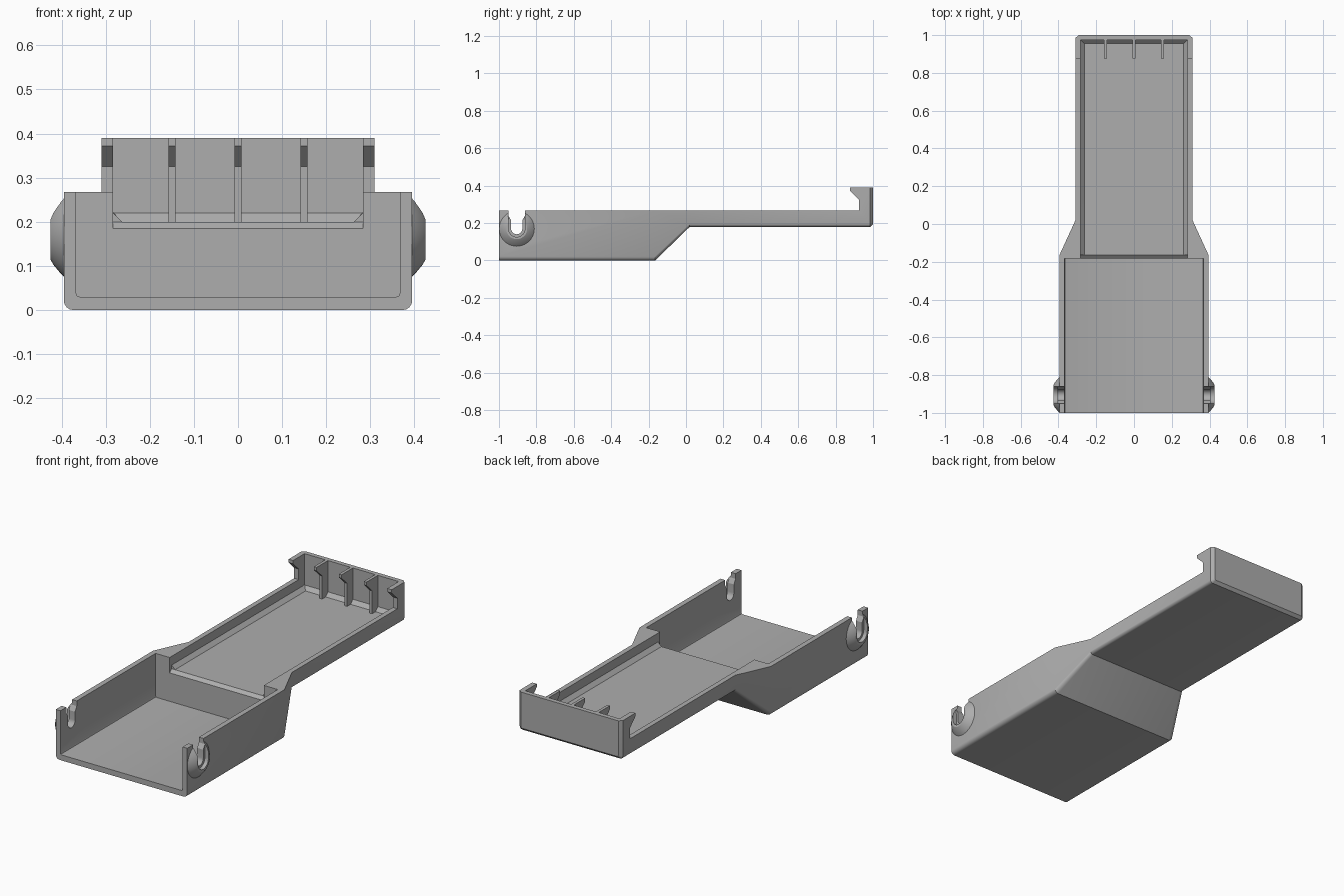
import bpy, bmesh, math
from mathutils import Matrix

if "Cube" in bpy.data.objects:
    bpy.data.objects.remove(bpy.data.objects["Cube"])

grey = bpy.data.materials.new("plain grey")
grey.use_nodes = True
colour = (0.42, 0.42, 0.42, 1)
grey.diffuse_color = colour
grey.node_tree.nodes["Principled BSDF"].inputs["Base Color"].default_value = colour


def make_loft(name, rings):
    """Solid skinned through matching rings of points, capped at both ends."""
    bm = bmesh.new()
    loops = [[bm.verts.new(p) for p in ring] for ring in rings]
    for a, b in zip(loops, loops[1:]):
        for i in range(len(a)):
            j = (i + 1) % len(a)
            bm.faces.new((a[i], a[j], b[j], b[i]))
    bm.faces.new(loops[0])
    bm.faces.new(loops[-1])
    bmesh.ops.recalc_face_normals(bm, faces=bm.faces)
    mesh = bpy.data.meshes.new(name)
    bm.to_mesh(mesh)
    bm.free()
    mesh.materials.append(grey)
    obj = bpy.data.objects.new(name, mesh)
    bpy.context.collection.objects.link(obj)
    return obj


def section(y, half, bottom, top, radius, steps=4):
    """Cross-section with rounded bottom corners."""
    side = [(half, y, top)]
    for i in range(steps + 1):
        a = math.pi / 2 * i / steps
        side.append((half - radius + radius * math.cos(a), y,
                     bottom + radius - radius * math.sin(a)))
    return side + [(-x, y, z) for x, y, z in reversed(side)]


def prism(name, profile, x0, x1):
    """Side profile of (y, z) points extruded along x."""
    return make_loft(name, [[(x, y, z) for y, z in profile] for x in (x0, x1)])


def combine(target, tool, operation):
    mod = target.modifiers.new(operation, "BOOLEAN")
    mod.operation = operation
    mod.solver = "EXACT"
    mod.object = tool
    bpy.context.view_layer.objects.active = target
    bpy.ops.object.modifier_apply(modifier=mod.name)
    bpy.data.objects.remove(tool)


def keyhole(radius, mouth):
    """Round-bottomed slot that widens at the top."""
    cy, cz = -0.905, 0.17
    arc = [(cy + radius * math.cos(a), cz + radius * math.sin(a))
           for a in (-math.pi * i / 16 for i in range(17))]
    return ([(cy + mouth, 0.5), (cy + mouth, 0.24), (cy + radius, 0.215)] + arc +
            [(cy - radius, 0.215), (cy - mouth, 0.24), (cy - mouth, 0.5)])


# Outer shell: deep tub, sloped neck, shallow tray
body = make_loft("bracket_body", [
    section(-1, 0.395, 0, 0.39, 0.022),
    section(-0.165, 0.395, 0, 0.39, 0.022),
    section(0.02, 0.31, 0.18, 0.39, 0.016),
    section(0.985, 0.31, 0.18, 0.39, 0.016),
    section(1, 0.293, 0.195, 0.39, 0.006)])

# Trim the rim down, leaving the hooked end
hook = [(0.925, 0.268), (0.925, 0.325), (0.877, 0.372), (0.877, 0.6)]
combine(body, prism("rim_cutter", [(-1.2, 0.268)] + hook + [(-1.2, 0.6)], -1, 1), "DIFFERENCE")

# Bosses on the tub sides
for side in (-1, 1):
    rings = []
    for x, r in ((0.38, 0.094), (0.395, 0.094), (0.403, 0.086), (0.418, 0.068), (0.425, 0.056)):
        rings.append([(side * x, -0.905 + r * math.cos(t), 0.17 + r * math.sin(t))
                      for t in (math.tau * i / 40 for i in range(40))])
    combine(body, make_loft("boss", rings), "UNION")

# Hollow out the tub
combine(body, make_loft("tub_cutter", [section(y, 0.367, 0.03, 0.7, 0.008, 2)
                                       for y in (-1.1, -0.183)]), "DIFFERENCE")

# Hollow out the tray, with a chamfered floor edge
combine(body, make_loft("tray_cutter", [
    section(-0.17, 0.283, 0.2, 0.7, 0.02, 1),
    section(0.955, 0.283, 0.2, 0.7, 0.02, 1),
    section(0.975, 0.283, 0.22, 0.7, 0.001, 1)]), "DIFFERENCE")

# Sloped lip between tub and tray
lip = [(-0.25, 0.6), (-0.25, 0.182), (-0.186, 0.182), (-0.165, 0.2), (-0.165, 0.6)]
combine(body, prism("lip_cutter", lip, -0.283, 0.283), "DIFFERENCE")

# Keyhole slots through both walls, wider on the outside
combine(body, prism("slot_cutter", keyhole(0.03, 0.045), -1, 1), "DIFFERENCE")
for side in (-1, 1):
    combine(body, prism("recess_cutter", keyhole(0.044, 0.046), side * 0.404, side * 0.6), "DIFFERENCE")

# Hooked ribs inside the tray end
rib = [(0.925, 0.195), (0.925, 0.325), (0.877, 0.372), (0.877, 0.39), (0.98, 0.39), (0.98, 0.195)]
for label, x in (("right", -0.15), ("middle", 0), ("left", 0.15)):
    prism(label + "_rib", rib, x - 0.008, x + 0.008)

# Smooth the rounded edges, keep the rest crisp
bpy.ops.object.select_all(action="DESELECT")
body.select_set(True)
bpy.context.view_layer.objects.active = body
bpy.ops.object.shade_smooth_by_angle(angle=math.radians(28))
